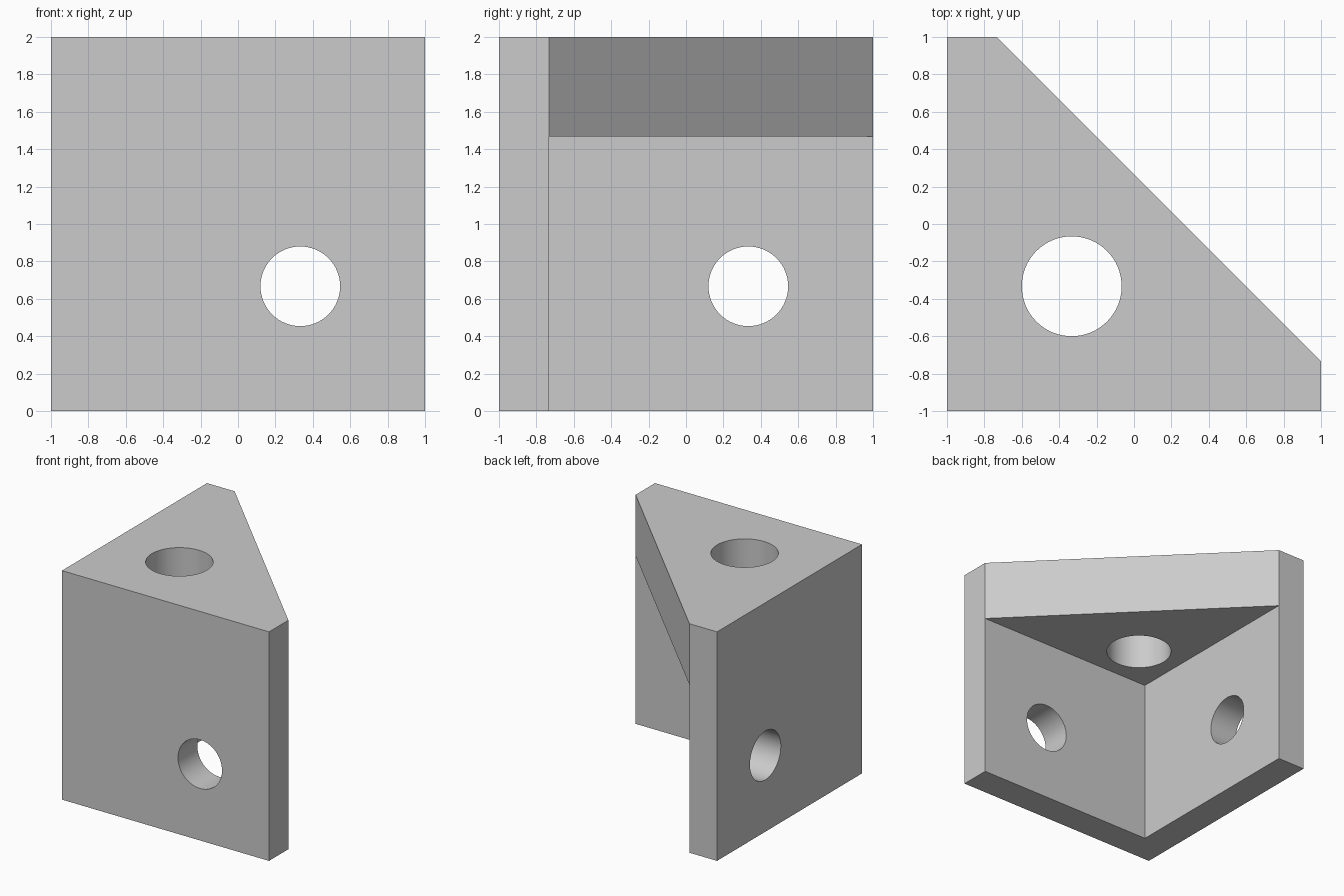
import bpy
import bmesh
import math

if "Cube" in bpy.data.objects:
    bpy.data.objects.remove(bpy.data.objects["Cube"], do_unlink=True)

WALL = 0.267           # thickness of the two upright walls
INNER = WALL - 1       # inner wall face, in x and in y
CEILING = 1.467        # underside of the thick top plate

grey = bpy.data.materials.new("plain grey")
grey.use_nodes = True
grey.diffuse_color = (0.6, 0.6, 0.6, 1)
grey.node_tree.nodes["Principled BSDF"].inputs["Base Color"].default_value = grey.diffuse_color


def prism(name, outline, bottom, top):
    """Extrude a plan outline upward into a solid."""
    bm = bmesh.new()
    face = bm.faces.new([bm.verts.new((x, y, bottom)) for x, y in outline])
    raised = bmesh.ops.extrude_face_region(bm, geom=[face])["geom"]
    verts = [v for v in raised if isinstance(v, bmesh.types.BMVert)]
    bmesh.ops.translate(bm, verts=verts, vec=(0, 0, top - bottom))
    bmesh.ops.recalc_face_normals(bm, faces=bm.faces)
    mesh = bpy.data.meshes.new(name)
    bm.to_mesh(mesh)
    bm.free()
    mesh.materials.append(grey)
    obj = bpy.data.objects.new(name, mesh)
    bpy.context.collection.objects.link(obj)
    return obj


def drill(name, radius, location, rotation):
    """Make a round cutter for a bolt hole."""
    bpy.ops.mesh.primitive_cylinder_add(vertices=64, radius=radius, depth=0.8,
                                        location=location, rotation=rotation)
    obj = bpy.context.object
    obj.name = name
    obj.data.materials.append(grey)
    return obj


def cut(target, cutter):
    """Subtract a cutter from the target and discard it."""
    cutter.hide_render = True
    bpy.ops.object.select_all(action="DESELECT")
    bpy.context.view_layer.objects.active = target
    target.select_set(True)
    mod = target.modifiers.new(cutter.name, "BOOLEAN")
    mod.operation = "DIFFERENCE"
    mod.solver = "EXACT"
    mod.object = cutter
    bpy.ops.object.modifier_apply(modifier=mod.name)
    bpy.data.objects.remove(cutter, do_unlink=True)


# Bracket body: square block with one corner sliced off
bracket = prism("corner_bracket",
                [(-1, -1), (1, -1), (1, INNER), (INNER, 1), (-1, 1)], 0, 2)

# Hollow below the top plate, leaving two upright walls
cut(bracket, prism("hollow", [(INNER, INNER), (1.5, INNER), (1.5, 1.5), (INNER, 1.5)],
                   -0.5, CEILING))

# Bolt holes through the top plate, front wall and side wall
quarter = math.pi / 2
cut(bracket, drill("top_hole", WALL, (-0.333, -0.333, 1.73), (0, 0, 0)))
cut(bracket, drill("front_hole", 0.213, (0.333, -0.87, 0.667), (quarter, 0, 0)))
cut(bracket, drill("side_hole", 0.213, (-0.87, 0.333, 0.667), (0, quarter, 0)))

# Smooth hole walls, crisp edges elsewhere
bpy.ops.object.shade_smooth_by_angle(angle=math.radians(30))
